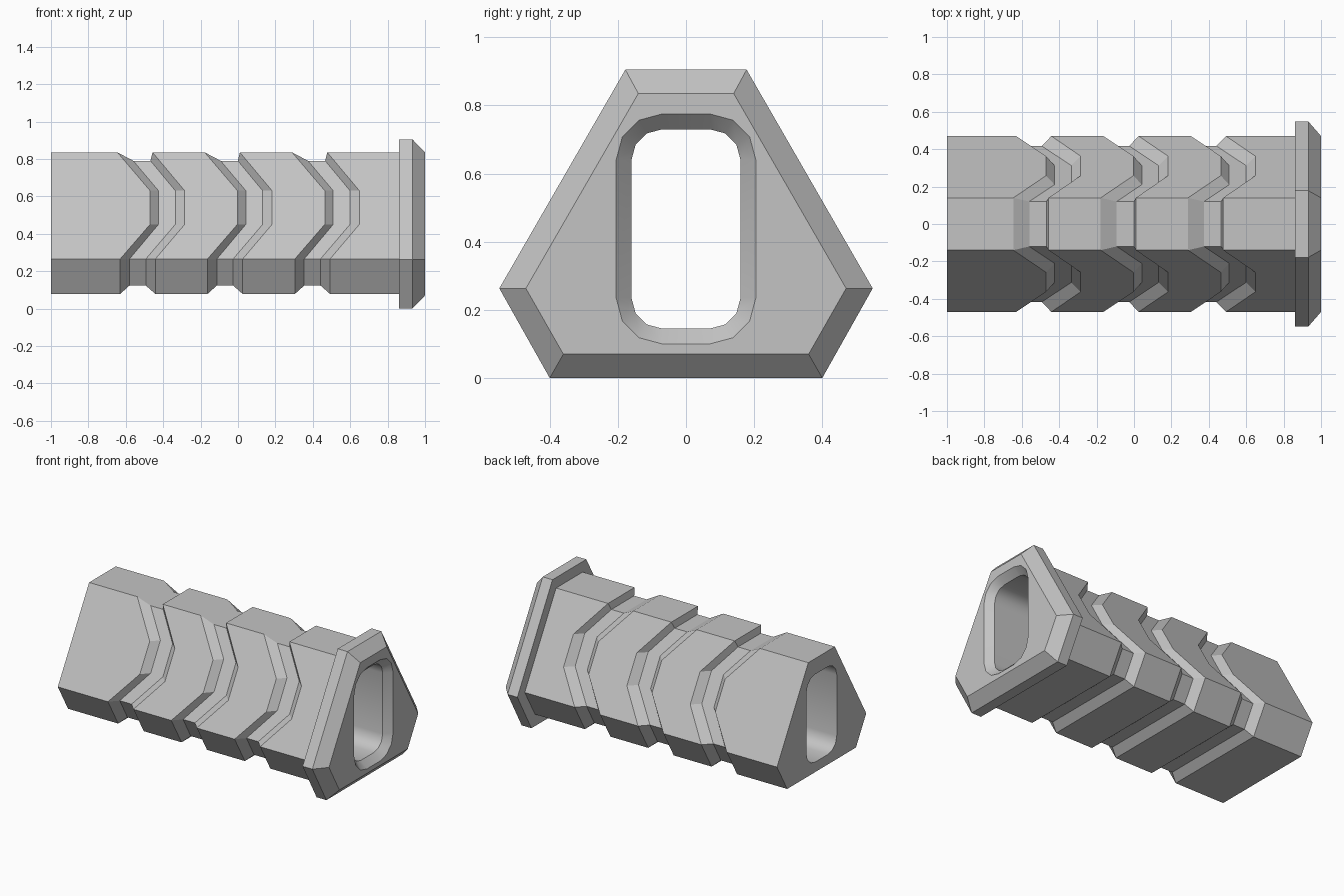
import bpy
import bmesh
import math

cube = bpy.data.objects.get("Cube")
if cube:
    bpy.data.objects.remove(cube)

# Single grey finish
grey = bpy.data.materials.new("matte_grey")
grey.use_nodes = True
colour = (0.55, 0.55, 0.55, 1)
grey.diffuse_color = colour
grey.node_tree.nodes["Principled BSDF"].inputs["Base Color"].default_value = colour
grey.node_tree.nodes["Principled BSDF"].inputs["Roughness"].default_value = 0.6


def section(top, wide, bottom, z_mid=(0.63, 0.45)):
    """Six-sided outline as (y, z), with two extra points on each sloping side."""
    def on_slope(z):
        t = (top[1] - z) / (top[1] - wide[1])
        return (top[0] + t * (wide[0] - top[0]), z)
    half = [top, on_slope(z_mid[0]), on_slope(z_mid[1]), wide, bottom]
    return half + [(-y, z) for y, z in reversed(half)]


def rounded_slot(radius, segments=3):
    """Rounded slot outline as (y, z)."""
    points = []
    corners = [(0.07, 0.64), (-0.07, 0.64), (-0.07, 0.235), (0.07, 0.235)]
    for i, (cy, cz) in enumerate(corners):
        for s in range(segments + 1):
            a = math.pi / 2 * (i + s / segments)
            points.append((cy + radius * math.cos(a), cz + radius * math.sin(a)))
    return points


def add_ring(bm, outline, xs):
    """Closed ring of vertices; xs holds one x per point of the half outline."""
    xs = list(xs) + list(reversed(xs)) if len(xs) * 2 == len(outline) else [xs[0]] * len(outline)
    return [bm.verts.new((x, y, z)) for x, (y, z) in zip(xs, outline)]


def loft(bm, rings, smooth=False):
    for a, b in zip(rings, rings[1:]):
        n = len(a)
        for i in range(n):
            f = bm.faces.new((a[i], a[(i + 1) % n], b[(i + 1) % n], b[i]))
            f.smooth = smooth


def ring_edges(bm, ring):
    return [bm.edges.get((v, ring[i - 1])) for i, v in enumerate(ring)]


body = section((0.14, 0.835), (0.47, 0.265), (0.362, 0.078))
floor = section((0.12, 0.79), (0.417, 0.265), (0.336, 0.123))
flange = section((0.178, 0.905), (0.548, 0.263), (0.4, 0.0))
flange_face = section((0.14, 0.835), (0.47, 0.263), (0.36, 0.07))

bm = bmesh.new()

# Outer skin: body, three chevron grooves, flange
rings = [add_ring(bm, body, [-1])]
groove = [
    (body, (-0.645, -0.47, -0.47, -0.63, -0.63)),
    (floor, (-0.56, -0.425, -0.425, -0.58, -0.58)),
    (floor, (-0.468, -0.335, -0.335, -0.493, -0.493)),
    (body, (-0.457, -0.285, -0.285, -0.442, -0.442)),
]
for k in range(3):
    for outline, xs in groove:
        rings.append(add_ring(bm, outline, [x + k * 0.467 for x in xs]))
for outline, x in ((body, 0.86), (flange, 0.86), (flange, 0.932), (flange_face, 1)):
    rings.append(add_ring(bm, outline, [x]))
loft(bm, rings)

# Hollow bore with a chamfered mouth
bore = [add_ring(bm, rounded_slot(r), [x]) for r, x in ((0.09, -1), (0.09, 0.955), (0.135, 1))]
loft(bm, bore, smooth=True)
for ring in bore:
    for e in ring_edges(bm, ring):
        e.smooth = False

# End faces around the bore
for outer, inner in ((rings[0], bore[0]), (rings[-1], bore[-1])):
    bmesh.ops.triangle_fill(bm, use_beauty=True, use_dissolve=False,
                            edges=ring_edges(bm, outer) + ring_edges(bm, inner))

bmesh.ops.recalc_face_normals(bm, faces=bm.faces)
mesh = bpy.data.meshes.new("grooved_sleeve")
bm.to_mesh(mesh)
bm.free()
mesh.materials.append(grey)
sleeve = bpy.data.objects.new("grooved_sleeve", mesh)
bpy.context.collection.objects.link(sleeve)
